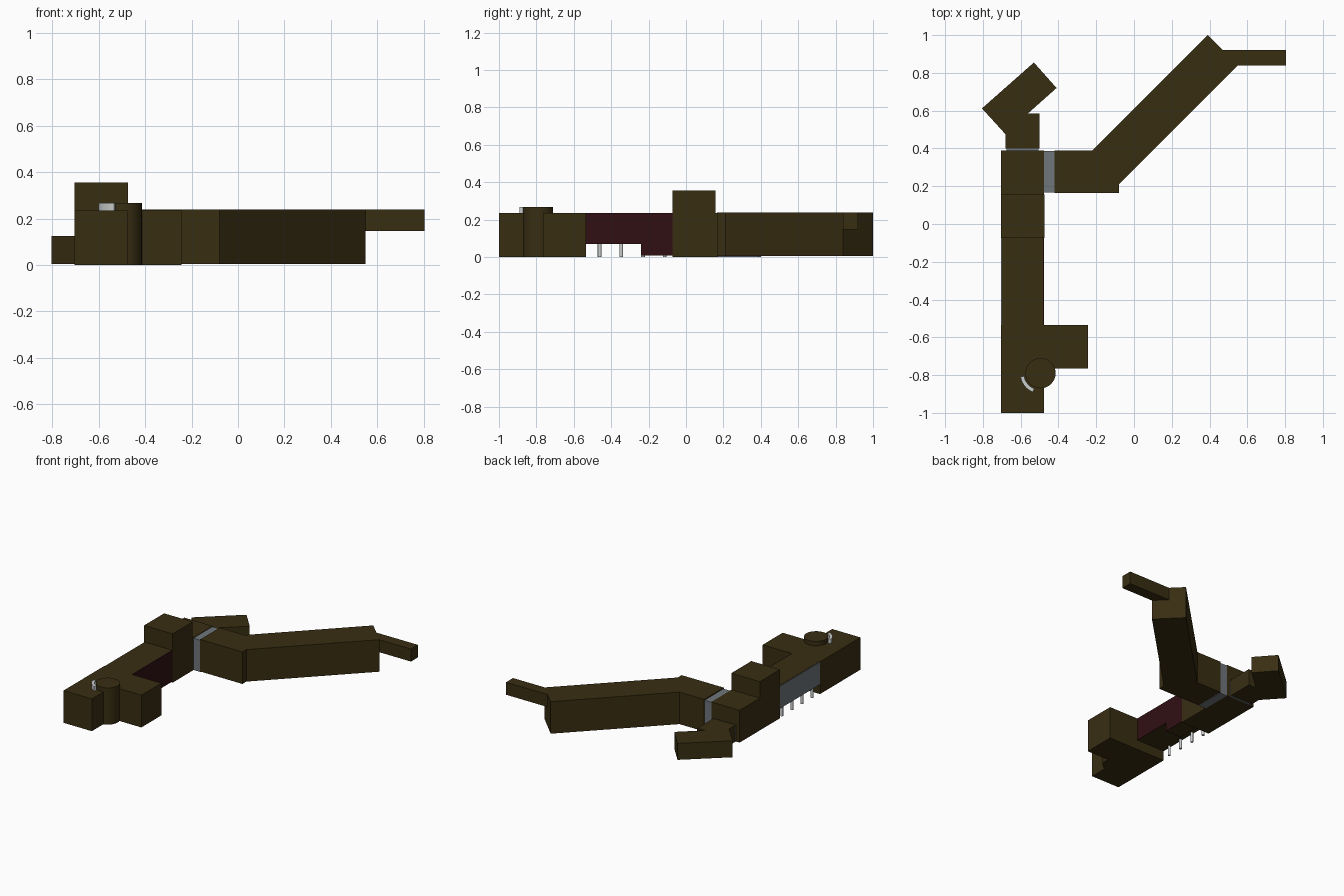
import bpy, bmesh, math

if "Cube" in bpy.data.objects:
    bpy.data.objects.remove(bpy.data.objects["Cube"])


def material(name, rgb):
    m = bpy.data.materials.new(name)
    m.diffuse_color = (*rgb, 1)
    m.use_nodes = True
    m.node_tree.nodes["Principled BSDF"].inputs["Base Color"].default_value = m.diffuse_color
    return m


BROWN = material("dark brown wall", (0.040, 0.027, 0.006))
RED = material("dark red cladding", (0.030, 0.005, 0.007))
GLASS = material("grey glass", (0.16, 0.18, 0.20))
WHITE = material("pale metal", (0.60, 0.62, 0.62))


def prism(name, outline, z0, z1, mat):
    """Extrude a plan outline from z0 up to z1."""
    bm = bmesh.new()
    face = bm.faces.new([bm.verts.new((x, y, z0)) for x, y in outline])
    ext = bmesh.ops.extrude_face_region(bm, geom=[face])
    for v in ext["geom"]:
        if isinstance(v, bmesh.types.BMVert):
            v.co.z = z1
    bmesh.ops.recalc_face_normals(bm, faces=bm.faces)
    me = bpy.data.meshes.new(name)
    bm.to_mesh(me)
    bm.free()
    me.materials.append(mat)
    ob = bpy.data.objects.new(name, me)
    bpy.context.collection.objects.link(ob)
    return ob


def box(name, x0, x1, y0, y1, z0, z1, mat):
    return prism(name, [(x0, y0), (x1, y0), (x1, y1), (x0, y1)], z0, z1, mat)


def cylinder(name, x, y, r, z0, z1, sides, mat):
    ring = [(x + r * math.cos(2 * math.pi * i / sides),
             y + r * math.sin(2 * math.pi * i / sides)) for i in range(sides)]
    ob = prism(name, ring, z0, z1, mat)
    for o in bpy.context.selected_objects:
        o.select_set(False)
    ob.select_set(True)
    bpy.context.view_layer.objects.active = ob
    bpy.ops.object.shade_smooth_by_angle(angle=math.radians(35))
    return ob


ROOF = 0.235

# Main range: south block, raised middle, tower and north block
box("south_block", -0.705, -0.477, -1.0, -0.535, 0, ROOF, BROWN)
box("raised_middle", -0.700, -0.482, -0.535, -0.07, 0.07, ROOF, BROWN)
box("tower", -0.705, -0.475, -0.073, 0.157, 0, 0.355, BROWN)
box("north_block", -0.705, -0.477, 0.157, 0.39, 0, ROOF, BROWN)
box("side_wing", -0.477, -0.243, -0.765, -0.535, 0, ROOF, BROWN)

# Cladding, glazing and supports of the raised middle
box("red_cladding", -0.482, -0.477, -0.535, -0.073, 0.07, ROOF, RED)
box("west_glazing", -0.705, -0.700, -0.535, -0.073, 0.07, ROOF - 0.003, GLASS)
box("lower_room", -0.60, -0.482, -0.24, -0.073, 0.008, 0.07, BROWN)
box("lower_room_cladding", -0.482, -0.477, -0.24, -0.073, 0.008, 0.07, RED)
for i in range(4):
    cylinder(f"pillar_{i + 1}", -0.692, -0.462 + 0.116 * i, 0.01, 0, 0.07, 12, WHITE)

# Round stair tower with a curved plate standing on the roof beside it
CX, CY = -0.495, -0.79
cylinder("round_tower", CX, CY, 0.08, 0, 0.267, 40, BROWN)
angles = [math.radians(190 + 58 * i / 8) for i in range(9)]
arc = [(CX + 0.108 * math.cos(a), CY + 0.108 * math.sin(a)) for a in angles]
arc += [(CX + 0.088 * math.cos(a), CY + 0.088 * math.sin(a)) for a in reversed(angles)]
prism("curved_roof_plate", arc, ROOF, 0.267, WHITE)

# Low bent wing at the north end, with its glazed joint
box("low_wing_joint", -0.675, -0.505, 0.39, 0.40, 0, 0.12, GLASS)
prism("low_wing", [(-0.68, 0.40), (-0.50, 0.40), (-0.50, 0.585), (-0.562, 0.585),
                   (-0.41, 0.72), (-0.53, 0.855), (-0.805, 0.612), (-0.68, 0.475)],
      0.005, 0.125, BROWN)

# Long diagonal wing, with its glazed joint and the raised end arm
box("east_wing_joint", -0.477, -0.42, 0.168, 0.387, 0, ROOF - 0.004, GLASS)
prism("east_wing", [(-0.42, 0.165), (-0.08, 0.165), (-0.08, 0.21), (0.55, 0.84),
                    (0.39, 1.0), (-0.22, 0.39), (-0.42, 0.39)], 0.005, ROOF + 0.003, BROWN)
prism("end_arm", [(0.545, 0.84), (0.805, 0.84), (0.805, 0.92), (0.465, 0.92)],
      0.147, ROOF + 0.003, BROWN)
